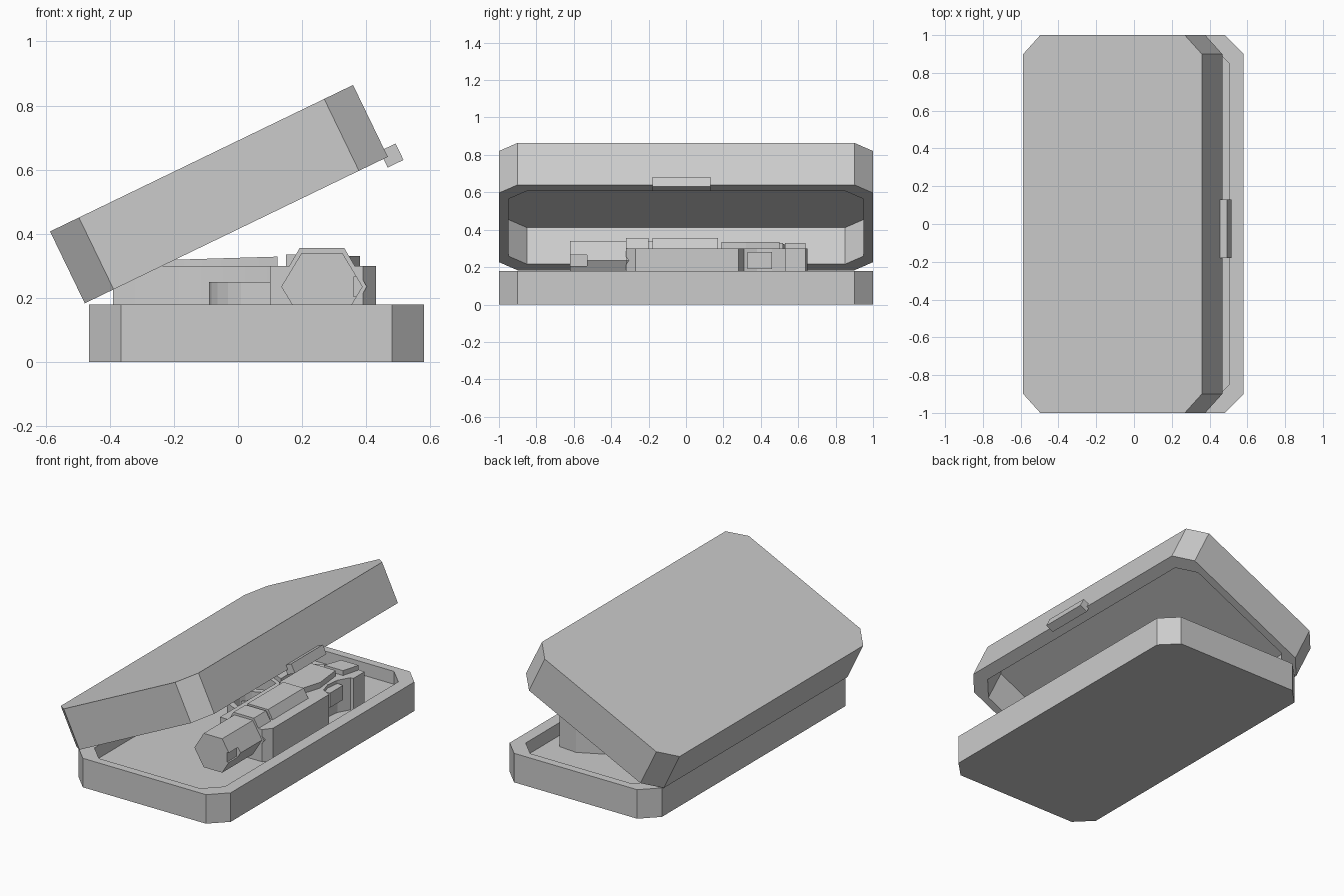
import bpy, bmesh, math
from mathutils import Matrix, Vector

if "Cube" in bpy.data.objects:
    bpy.data.objects.remove(bpy.data.objects["Cube"])

grey = bpy.data.materials.new("plain grey")
grey.use_nodes = True
COLOUR = (0.6, 0.6, 0.6, 1)
grey.diffuse_color = COLOUR
grey.node_tree.nodes["Principled BSDF"].inputs["Base Color"].default_value = COLOUR


def finish(name, bm, matrix=None):
    bmesh.ops.recalc_face_normals(bm, faces=bm.faces)
    mesh = bpy.data.meshes.new(name)
    bm.to_mesh(mesh)
    bm.free()
    mesh.materials.append(grey)
    obj = bpy.data.objects.new(name, mesh)
    bpy.context.collection.objects.link(obj)
    if matrix:
        obj.matrix_world = matrix
    return obj


def loft(name, loops, matrix=None):
    """Skin equal-length point loops and cap both ends."""
    bm = bmesh.new()
    rings = [[bm.verts.new(p) for p in loop] for loop in loops]
    for a, b in zip(rings, rings[1:]):
        for i in range(len(a)):
            j = (i + 1) % len(a)
            bm.faces.new((a[i], a[j], b[j], b[i]))
    bm.faces.new(rings[0])
    bm.faces.new(rings[-1])
    return finish(name, bm, matrix)


def octagon(length, inset_x, inset_y, z):
    x0, x1, y = inset_x, length - inset_x, 1 - inset_y
    c = 0.1
    pts = [(x0 + c, -y), (x1 - c, -y), (x1, c - y), (x1, y - c),
           (x1 - c, y), (x0 + c, y), (x0, y - c), (x0, c - y)]
    return [(px, py, z) for px, py in pts]


def tray(name, length, closed_z, floor_z, rim_z, matrix):
    wall = (0.075, 0.05)
    return loft(name, [octagon(length, 0, 0, closed_z), octagon(length, 0, 0, rim_z),
                       octagon(length, *wall, rim_z), octagon(length, *wall, floor_z)], matrix)


def plate(name, outline, z0, z1):
    return loft(name, [[(x, y, z) for x, y in outline] for z in (z0, z1)])


def box(name, x, y, z, matrix=None):
    outline = [(x[0], y[0]), (x[1], y[0]), (x[1], y[1]), (x[0], y[1])]
    return loft(name, [[(a, b, c) for a, b in outline] for c in z], matrix)


def hex_bar(name, y0, y1, radius, height):
    loops = []
    for y in (y0, y1):
        loops.append([(0.262 + radius * math.cos(i * math.pi / 3), y,
                       0.235 + height * (0, 1, 1, 0, -1, -1)[i]) for i in range(6)])
    return loft(name, loops)


def cut(target, cutter):
    cutter.hide_render = True
    cutter.hide_viewport = True
    cutter.display_type = 'WIRE'
    mod = target.modifiers.new("cut", 'BOOLEAN')
    mod.operation = 'DIFFERENCE'
    mod.solver = 'EXACT'
    mod.object = cutter
    bpy.context.view_layer.objects.active = target
    bpy.ops.object.modifier_apply(modifier=mod.name)
    bpy.data.objects.remove(cutter)


# Case: open base, tilted hollow lid and its latch
tray("case_base", 1.045, 0, 0.1, 0.18, Matrix.Translation((-0.465, 0, 0)))
hinge = Matrix.Translation((-0.478, 0, 0.183)) @ Matrix.Rotation(math.radians(-25.8), 4, 'Y')
tray("case_lid", 1.05, 0.249, 0.217, 0, hinge)
box("lid_latch", (1.035, 1.09), (-0.18, 0.13), (-0.03, 0.027), hinge)

# Hexagonal front end, with a notch on its outer edge
muzzle = hex_bar("front_barrel", -0.62, -0.32, 0.127, 0.105)
cut(muzzle, box("notch_cutter", (0.36, 0.5), (-0.7, -0.53), (0.205, 0.265)))
hex_bar("barrel_collar", -0.32, -0.2, 0.14, 0.12)
hex_bar("barrel_core", -0.2, -0.18, 0.125, 0.105)
hex_bar("barrel_shroud", -0.18, 0.17, 0.14, 0.12)

# Flat frame lying on the floor of the case, with a rear notch
plate("frame", [(0.1, -0.32), (0.39, -0.32), (0.43, -0.27), (0.43, 0.28), (0.37, 0.31),
                (0.35, 0.38), (0.36, 0.46), (0.4, 0.53), (0.42, 0.53), (0.42, 0.64),
                (0.3, 0.65), (0.2, 0.6), (0.1, 0.55)], 0.1, 0.3)
box("side_button", (0.3, 0.4), (0.33, 0.46), (0.19, 0.28))

# Curved grip and its raised side plate, swept back across the case
front, back = [], []
for i in range(9):
    t = i / 8
    x = 0.16 - 0.55 * t
    bow = 0.04 * math.sin(math.pi * t)
    front.append((x, 0.2 + 0.14 * t + bow))
    back.append((x, 0.54 + 0.1 * t - bow))
outline = front + back[::-1]
plate("grip", outline, 0.1, 0.3)
inset = [(-0.09 + (x + 0.09) * 0.85, 0.43 + (y - 0.43) * 0.8) for x, y in outline]
loft("grip_plate", [[(x, y, 0.3) for x, y in inset],
                    [(x, y, 0.325 + 0.03 * x) for x, y in inset]])

# Raised rear cover and hammer
plate("rear_cover", [(0.15, 0.19), (0.3, 0.19), (0.34, 0.32), (0.32, 0.5), (0.15, 0.5)], 0.3, 0.335)
plate("hammer", [(0.22, 0.53), (0.35, 0.53), (0.38, 0.64), (0.26, 0.64)], 0.3, 0.33)

# Guard loop and trigger
outer, inner = [], []
for i in range(13):
    a = math.pi * i / 12
    outer.append((0.11 - 0.2 * math.sin(a), 0.06 - 0.16 * math.cos(a)))
    inner.append((0.11 - 0.165 * math.sin(a), 0.06 - 0.125 * math.cos(a)))
plate("trigger_guard", outer + inner[::-1], 0.17, 0.25)
plate("trigger", [(0.11, 0.06), (0.11, 0.12), (0.03, 0.07), (0.0, 0.03), (0.03, 0.04)], 0.18, 0.24)
